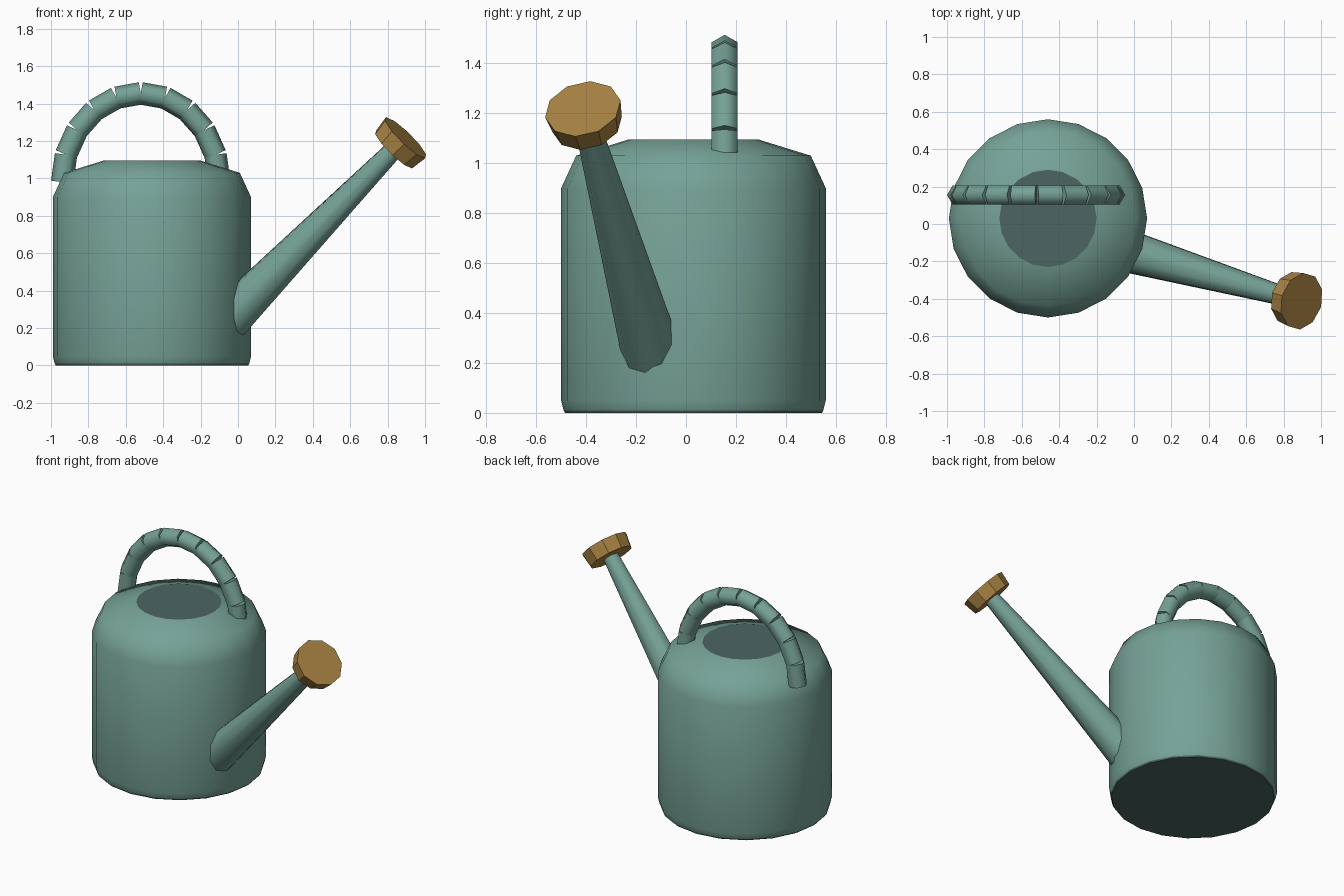
import bpy, bmesh, math
from mathutils import Vector

if "Cube" in bpy.data.objects:
    bpy.data.objects.remove(bpy.data.objects["Cube"])


def material(name, colour):
    m = bpy.data.materials.new(name)
    m.diffuse_color = (*colour, 1)
    m.use_nodes = True
    m.node_tree.nodes["Principled BSDF"].inputs["Base Color"].default_value = m.diffuse_color
    return m


GREEN = material("sage green", (0.181, 0.361, 0.309))
DARK = material("dark green", (0.072, 0.133, 0.122))
BRASS = material("brass", (0.39, 0.225, 0.055))


def loft(name, rings, sides, axis, up, mats, smooth=None):
    """Round part from (centre, radius) rings around an axis, first vertex towards 'up'."""
    d = Vector(axis).normalized()
    side = Vector(up).cross(d).normalized()
    u = d.cross(side)
    bm = bmesh.new()
    loops = []
    for c, r in rings:
        loops.append([bm.verts.new(Vector(c) + r * (u * math.cos(a) + side * math.sin(a)))
                      for a in (2 * math.pi * i / sides for i in range(sides))])
    for lo, hi in zip(loops, loops[1:]):
        for i in range(sides):
            j = (i + 1) % sides
            bm.faces.new((lo[i], lo[j], hi[j], hi[i]))
    bm.faces.new(loops[0])
    bm.faces.new(loops[-1])
    bmesh.ops.recalc_face_normals(bm, faces=bm.faces)
    me = bpy.data.meshes.new(name)
    bm.to_mesh(me)
    bm.free()
    for m in mats:
        me.materials.append(m)
    ob = bpy.data.objects.new(name, me)
    bpy.context.collection.objects.link(ob)
    if smooth:
        bpy.ops.object.select_all(action='DESELECT')
        ob.select_set(True)
        bpy.context.view_layer.objects.active = ob
        bpy.ops.object.shade_smooth_by_angle(angle=math.radians(smooth))
    return ob


# Body: 20-sided can with rounded shoulder
CX, CY = -0.46, 0.03
profile = [(0.515, 0), (0.52, 0.01), (0.53, 0.05), (0.53, 0.9), (0.47, 1.03), (0.26, 1.095)]
body = loft("body", [((CX, CY, z), r) for r, z in profile], 20, (0, 0, 1), (0, 1, 0),
            [GREEN, DARK], 50)
# Dark filler opening on top, dark base underneath
for f in body.data.polygons:
    if f.center.z > 1.09 or f.center.z < 0.008:
        f.material_index = 1
        if abs(f.normal.z) > 0.99:
            f.use_smooth = False

# Spout: tapered tube running from inside the body
foot, tip = Vector((0.03, -0.164, 0.33)), Vector((0.815, -0.39, 1.135))
d = (tip - foot).normalized()
loft("spout", [(foot - d * 0.15, 0.121), (tip + d * 0.05, 0.05)], 10, d, (0, 0, 1), [GREEN], 50)

# Rose: flat-sided brass head
loft("rose", [(tip + d * 0.028, 0.142), (tip + d * 0.118, 0.155)], 10, d, (0, 0, 1), [BRASS])

# Handle: ten straight hexagonal tubes along a half ellipse
arc = [Vector((-0.52 - 0.42 * math.cos(t), 0.155, 0.98 + 0.475 * math.sin(t)))
       for t in (math.pi * i / 10 for i in range(11))]
for i, (a, b) in enumerate(zip(arc, arc[1:])):
    axis = b - a
    outward = Vector((0, 1, 0)).cross(axis)
    loft(f"handle_segment_{i + 1}", [(a, 0.06), (b, 0.06)], 6, axis, outward, [GREEN], 65)
